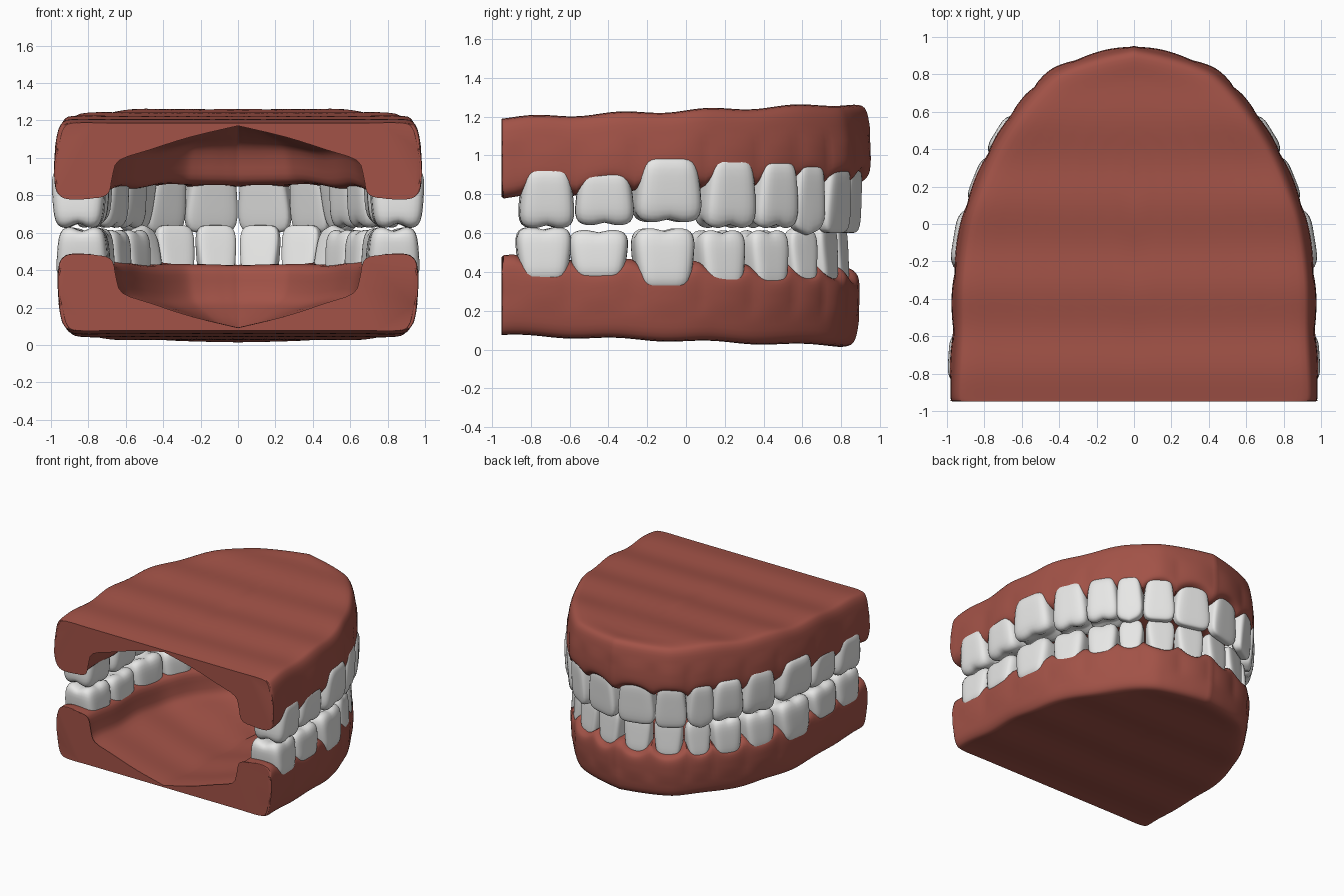
import bpy, bmesh, math
from mathutils import Vector, Matrix

if "Cube" in bpy.data.objects:
    bpy.data.objects.remove(bpy.data.objects["Cube"])


def material(name, color):
    m = bpy.data.materials.new(name)
    m.use_nodes = True
    m.diffuse_color = color
    m.node_tree.nodes["Principled BSDF"].inputs["Base Color"].default_value = color
    return m


GUM = material("gum_red", (0.36, 0.085, 0.063, 1))
ENAMEL = material("tooth_white", (0.80, 0.80, 0.79, 1))


def finish(bm, name, mat):
    bmesh.ops.recalc_face_normals(bm, faces=bm.faces)
    mesh = bpy.data.meshes.new(name)
    bm.to_mesh(mesh)
    bm.free()
    mesh.materials.append(mat)
    ob = bpy.data.objects.new(name, mesh)
    bpy.context.collection.objects.link(ob)
    bpy.ops.object.select_all(action='DESELECT')
    ob.select_set(True)
    bpy.context.view_layer.objects.active = ob
    bpy.ops.object.shade_smooth_by_angle(angle=math.radians(45))


def spline(points, steps):
    """Catmull-Rom curve through the points."""
    pts = [Vector(p) for p in points]
    pts = [pts[0] * 2 - pts[1]] + pts + [pts[-1] * 2 - pts[-2]]
    out = []
    for a, b, c, d in zip(pts, pts[1:], pts[2:], pts[3:]):
        for i in range(steps):
            t = i / steps
            out.append(0.5 * (2 * b + (c - a) * t + (2 * a - 5 * b + 4 * c - d) * t ** 2
                              + (3 * b - a - 3 * c + d) * t ** 3))
    return out + [pts[-2]]


# Outline of half the jaw, back corner to front middle
OUTLINE = [(0.965, -0.95), (0.985, -0.91), (0.97, -0.6), (0.965, -0.3), (0.925, 0),
           (0.86, 0.2), (0.77, 0.4), (0.63, 0.62), (0.48, 0.79), (0.36, 0.86),
           (0.17, 0.92), (0, 0.955)]
# Gum section: inset from the outline and depth from the flat base
RIM = [(0.09, 0.0), (0.035, 0.025), (0.012, 0.10), (0, 0.22), (0, 0.33), (0.02, 0.385),
       (0.08, 0.41), (0.22, 0.40), (0.275, 0.37), (0.295, 0.28), (0.33, 0.20)]

# Teeth: name, x, y, width, depth, neck z, bite z
UPPER = [("central_incisor", 0.14, 0.81, 0.28, 0.17, 0.87, 0.60),
         ("lateral_incisor", 0.385, 0.74, 0.23, 0.17, 0.87, 0.60),
         ("canine", 0.535, 0.60, 0.20, 0.20, 0.88, 0.59),
         ("front_premolar", 0.635, 0.43, 0.25, 0.25, 0.89, 0.62),
         ("rear_premolar", 0.735, 0.20, 0.28, 0.27, 0.91, 0.62),
         ("first_molar", 0.825, -0.10, 0.34, 0.29, 0.91, 0.65),
         ("second_molar", 0.83, -0.42, 0.30, 0.29, 0.85, 0.635),
         ("third_molar", 0.85, -0.72, 0.28, 0.29, 0.86, 0.62)]
LOWER = [("central_incisor", 0.115, 0.755, 0.21, 0.16, 0.41, 0.64),
         ("lateral_incisor", 0.335, 0.69, 0.21, 0.16, 0.41, 0.64),
         ("canine", 0.495, 0.57, 0.18, 0.19, 0.40, 0.64),
         ("front_premolar", 0.605, 0.39, 0.23, 0.24, 0.39, 0.62),
         ("rear_premolar", 0.715, 0.16, 0.25, 0.26, 0.38, 0.62),
         ("first_molar", 0.805, -0.12, 0.31, 0.28, 0.39, 0.63),
         ("second_molar", 0.82, -0.45, 0.30, 0.28, 0.44, 0.62),
         ("third_molar", 0.83, -0.735, 0.28, 0.28, 0.43, 0.635)]


def jaw_path(upper):
    path = spline(OUTLINE, 8)
    if not upper:
        path = [Vector((p.x * 0.98, p.y * (0.94 if p.y > 0 else 1))) for p in path]
    tangents = [(path[min(i + 1, len(path) - 1)] - path[max(i - 1, 0)]).normalized()
                for i in range(len(path))]
    tangents[-1] = Vector((-1, 0))
    return path, tangents


def base_height(y, upper):
    if upper:
        return 1.23 + 0.04 * y + 0.008 * math.sin(y * 14)
    return 0.045 - 0.032 * y + 0.006 * math.sin(y * 13)


def build_gum(name, upper, teeth):
    path, tangents = jaw_path(upper)
    sign = -1 if upper else 1
    bm = bmesh.new()
    rows = []
    for p, t in zip(path, tangents):
        # Scallop: 1 in the middle of a tooth, 0 between teeth
        near = min(teeth, key=lambda k: (Vector((k[1], k[2])) - p).length - k[3] * 0.4)
        gap = abs((Vector((near[1], near[2])) - p).dot(t)) / (near[3] * 0.5)
        mid = 1 - min(gap, 1) ** 2
        target = Vector((0, -0.95 + (p.y + 0.95) * 0.65))
        span = (target - p).length
        inward = (target - p) / span
        left = span - 0.33
        section = [(span, 0.0), (span * 0.65, 0.0), (span * 0.3, 0.0)] + RIM
        section += [(0.33 + left * 0.25, 0.145), (0.33 + left * 0.6, 0.075), (span, 0.015)]
        row = []
        for inset, depth in spline(section, 3):
            wall = max(0, 1 - inset / 0.2)
            if depth > 0.15:
                inset -= 0.01 * (mid - 0.5) * wall
                depth -= 0.055 * mid * max(0, (depth - 0.25) / 0.15) * min(1, wall * 1.4)
            q = p + inward * max(inset, -0.01)
            if inset > span - 0.001 or p.x < 1e-5:
                q.x = 0
            row.append(bm.verts.new((q.x, q.y, base_height(q.y, upper) + sign * depth)))
        rows.append(row)
    for a, b in zip(rows, rows[1:]):
        for i in range(len(a) - 1):
            bm.faces.new((a[i], a[i + 1], b[i + 1], b[i]))
    bm.faces.new(rows[0])
    bmesh.ops.mirror(bm, geom=bm.verts[:] + bm.edges[:] + bm.faces[:],
                     axis='X', merge_dist=0.0002)
    bmesh.ops.remove_doubles(bm, verts=bm.verts, dist=0.0002)
    finish(bm, name, GUM)


def build_tooth(name, upper, side, spec):
    kind, x, y, width, depth, neck, bite = spec
    path, tangents = jaw_path(upper)
    c = Vector((x, y))
    t = tangents[min(range(len(path)), key=lambda i: (path[i] - c).length)]
    up = -1 if upper else 1
    root = neck - up * 0.09
    bm = bmesh.new()
    bmesh.ops.create_cube(bm, size=2)
    bmesh.ops.subdivide_edges(bm, edges=bm.edges[:], cuts=9, use_grid_fill=True)
    for v in bm.verts:
        # Rounded block, narrower at the neck
        p = v.co / sum(abs(k) ** 5 for k in v.co) ** 0.2
        h = (p.z + 1) / 2
        p.x *= 0.80 + 0.22 * math.sin(min(h * 1.15, 1) * math.pi / 2)
        if "molar" in kind:
            # Cusps around a cross-shaped groove
            p.y *= 1.0 - 0.15 * h * h
            if p.z > 0.5:
                groove = math.exp(-(p.y / 0.3) ** 2) + 0.6 * math.exp(-(p.x / 0.25) ** 2)
                p.z -= 0.17 * min(groove, 1.2) * (p.z - 0.5) * 2
        else:
            # Wedge with a thin biting edge near the outer face
            p.y = p.y * (1 - 0.55 * h) + 0.3 * h
            if kind == "canine":
                p.z -= 0.18 * abs(p.x) * h
        flat = c + t * (p.x * width / 2) + Vector((t.y, -t.x)) * (p.y * depth / 2)
        v.co = (side * flat.x, flat.y, root + (bite - root) * (p.z + 1) / 2)
    finish(bm, name, ENAMEL)


for jaw, teeth in (("upper", UPPER), ("lower", LOWER)):
    build_gum(jaw + "_gum", jaw == "upper", teeth)
    for spec in teeth:
        for side, label in ((1, "left"), (-1, "right")):
            build_tooth(f"{jaw}_{spec[0]}_{label}", jaw == "upper", side, spec)
